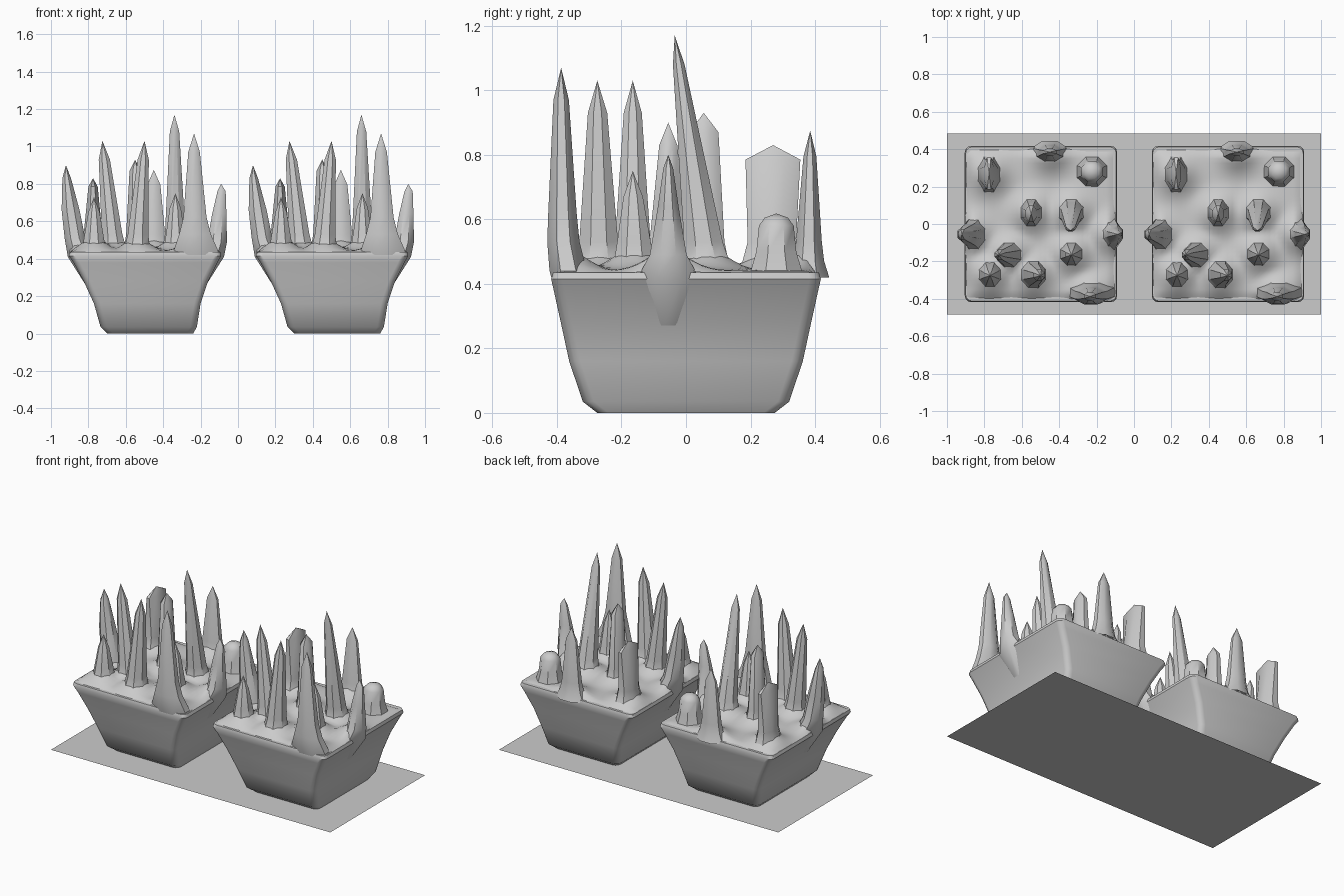
import bpy
import bmesh
import math

# Remove the default cube
default_cube = bpy.data.objects.get("Cube")
if default_cube:
    bpy.data.objects.remove(default_cube, do_unlink=True)

# Single stone colour
stone = bpy.data.materials.new("stone grey")
stone.use_nodes = True
colour = (0.6, 0.6, 0.6, 1)
stone.diffuse_color = colour
stone.node_tree.nodes["Principled BSDF"].inputs["Base Color"].default_value = colour


def finish(name, bm, angle=40):
    """Turn a bmesh into a shaded object."""
    bmesh.ops.recalc_face_normals(bm, faces=bm.faces)
    mesh = bpy.data.meshes.new(name)
    bm.to_mesh(mesh)
    bm.free()
    mesh.materials.append(stone)
    obj = bpy.data.objects.new(name, mesh)
    bpy.context.collection.objects.link(obj)
    bpy.ops.object.select_all(action='DESELECT')
    obj.select_set(True)
    bpy.context.view_layer.objects.active = obj
    bpy.ops.object.shade_smooth_by_angle(angle=math.radians(angle))
    return obj


def bridge(bm, loops):
    """Join consecutive closed loops of vertices with quads."""
    for low, high in zip(loops, loops[1:]):
        count = len(low)
        for i in range(count):
            j = (i + 1) % count
            bm.faces.new((low[i], low[j], high[j], high[i]))


def rounded_rectangle(x0, x1, y, radius):
    """Counter-clockwise outline with rounded corners."""
    corners = [(x1 - radius, y - radius), (x0 + radius, y - radius),
               (x0 + radius, radius - y), (x1 - radius, radius - y)]
    points = []
    for k, (cx, cy) in enumerate(corners):
        for step in range(4):
            a = math.pi / 2 * (k + step / 3)
            points.append((cx + radius * math.cos(a), cy + radius * math.sin(a)))
    return points


def make_block(name, ox):
    """Flared block, wider at the top than at the foot."""
    profile = [(0, -0.2, 0.26, 0.275), (0.035, -0.235, 0.28, 0.32),
               (0.16, -0.27, 0.3, 0.362), (0.28, -0.325, 0.34, 0.388),
               (0.38, -0.38, 0.39, 0.41), (0.415, -0.405, 0.41, 0.418),
               (0.435, -0.4, 0.405, 0.412)]
    bm = bmesh.new()
    loops = [[bm.verts.new((ox + x, y, z)) for x, y in rounded_rectangle(x0, x1, w, 0.035)]
             for z, x0, x1, w in profile]
    bridge(bm, loops)
    bm.faces.new(loops[-1])
    finish(name, bm, 35)


def make_ground(name, ox, centres):
    """Gently rolling top surface with a mound under each spike."""
    bm = bmesh.new()
    bmesh.ops.create_grid(bm, x_segments=32, y_segments=32, size=0.4)
    for v in bm.verts:
        x, y = v.co.x, v.co.y
        mound = max(math.exp(-((x - cx) ** 2 + (y - cy) ** 2) / 0.008) for cx, cy in centres)
        rim = min(1, (0.4 - max(abs(x), abs(y))) / 0.03)
        v.co.z = 0.43 + rim * 0.012 + mound * 0.07 * (0.3 + 0.7 * rim)
        v.co.x += ox
    finish(name, bm, 60)


def make_spike(name, ox, rings, tip, sides=8):
    """Loft of elliptical rings (x, y, z, rx, ry) closed by a point."""
    bm = bmesh.new()
    grow = 1 / math.cos(math.pi / sides)
    loops = []
    for x, y, z, rx, ry in rings:
        loop = []
        for i in range(sides):
            a = 2 * math.pi * (i + 0.5) / sides
            loop.append(bm.verts.new((ox + x + rx * grow * math.cos(a),
                                      y + ry * grow * math.sin(a), z)))
        loops.append(loop)
    bridge(bm, loops)
    peak = bm.verts.new((ox + tip[0], tip[1], tip[2]))
    last = loops[-1]
    for i in range(sides):
        bm.faces.new((last[i], last[(i + 1) % sides], peak))
    finish(name, bm)


def standing_rings(base, tip, foot, shoulder, drop):
    """Rings for a spike that tapers from a flared foot to a shoulder."""
    rings = []
    top = tip[2] - drop
    for z, flare in ((0.42, 1.6), (0.47, 1.2), (0.53, 1), (top, 0)):
        t = max(0, (z - 0.45) / (tip[2] - 0.45))
        x, y = (b + (p - b) * t for b, p in zip(base, tip))
        rx, ry = (f * flare if flare else s for f, s in zip(foot, shoulder))
        rings.append((x, y, z, rx, ry))
    return rings


# Spikes standing on the block: base, tip, foot radii, shoulder radii, point length
standing = {
    "front_left_tall_spike": ((-0.04, -0.27), (0, -0.275, 1.03), (0.055, 0.06), (0.03, 0.03), 0.1),
    "front_right_short_spike": ((-0.27, -0.27), (-0.27, -0.275, 0.73), (0.05, 0.055), (0.03, 0.03), 0.08),
    "leaning_spike": ((-0.165, -0.165), (-0.225, -0.165, 1.03), (0.055, 0.055), (0.03, 0.028), 0.1),
    "small_inner_spike": ((0.165, -0.16), (0.165, -0.165, 0.75), (0.05, 0.052), (0.03, 0.03), 0.08),
    "centre_spike": ((-0.05, 0.06), (-0.05, 0.055, 0.93), (0.048, 0.06), (0.03, 0.045), 0.06),
    "tallest_spike": ((0.165, 0.065), (0.16, -0.035, 1.17), (0.055, 0.06), (0.025, 0.018), 0.09),
    "broad_blade": ((-0.275, 0.265), (-0.275, 0.27, 0.83), (0.05, 0.075), (0.025, 0.085), 0.045),
    "back_spike": ((0.05, 0.38), (0.05, 0.385, 0.875), (0.06, 0.04), (0.035, 0.02), 0.08),
}

# Spikes growing out of the walls, with their tips
wall_spikes = {
    "right_wall_spike": ([(-0.27, -0.055, 0.26, 0.045, 0.05), (-0.34, -0.055, 0.41, 0.07, 0.1),
                          (-0.372, -0.055, 0.51, 0.055, 0.06), (-0.395, -0.055, 0.66, 0.048, 0.045),
                          (-0.416, -0.055, 0.83, 0.023, 0.028)], (-0.42, -0.055, 0.9)),
    "left_wall_spike": ([(0.285, -0.055, 0.26, 0.045, 0.05), (0.36, -0.055, 0.41, 0.065, 0.1),
                         (0.388, -0.055, 0.49, 0.053, 0.057), (0.4, -0.055, 0.64, 0.038, 0.032),
                         (0.412, -0.055, 0.76, 0.022, 0.015)], (0.41, -0.055, 0.8)),
    "front_wall_spike": ([(0.285, -0.35, 0.34, 0.07, 0.045), (0.275, -0.365, 0.44, 0.12, 0.058),
                          (0.27, -0.38, 0.53, 0.085, 0.05), (0.27, -0.383, 0.62, 0.062, 0.044),
                          (0.265, -0.387, 0.97, 0.031, 0.024)], (0.265, -0.387, 1.07)),
}

# Low stub with a faceted cap
stub = [(0.275, 0.28, 0.42, 0.085, 0.085), (0.275, 0.28, 0.5, 0.064, 0.062),
        (0.275, 0.28, 0.58, 0.056, 0.054), (0.275, 0.28, 0.605, 0.036, 0.036)]

mound_centres = [spec[0] for spec in standing.values()]
mound_centres += [(-0.38, -0.055), (0.38, -0.055), (0.27, -0.38)]

# Two identical spiked blocks
for side, ox in (("right", -0.5), ("left", 0.5)):
    make_block(side + "_block", ox)
    make_ground(side + "_block_top", ox, mound_centres)
    for name, spec in standing.items():
        make_spike(f"{side}_{name}", ox, standing_rings(*spec), spec[1])
    for name, (rings, tip) in wall_spikes.items():
        make_spike(f"{side}_{name}", ox, rings, tip)
    make_spike(side + "_stub", ox, stub, (0.275, 0.28, 0.618))

# Flat floor sheet
bm = bmesh.new()
bm.faces.new([bm.verts.new((sx, sy * 0.485, 0))
              for sx, sy in ((-1, -1), (1, -1), (1, 1), (-1, 1))])
finish("floor_sheet", bm)
